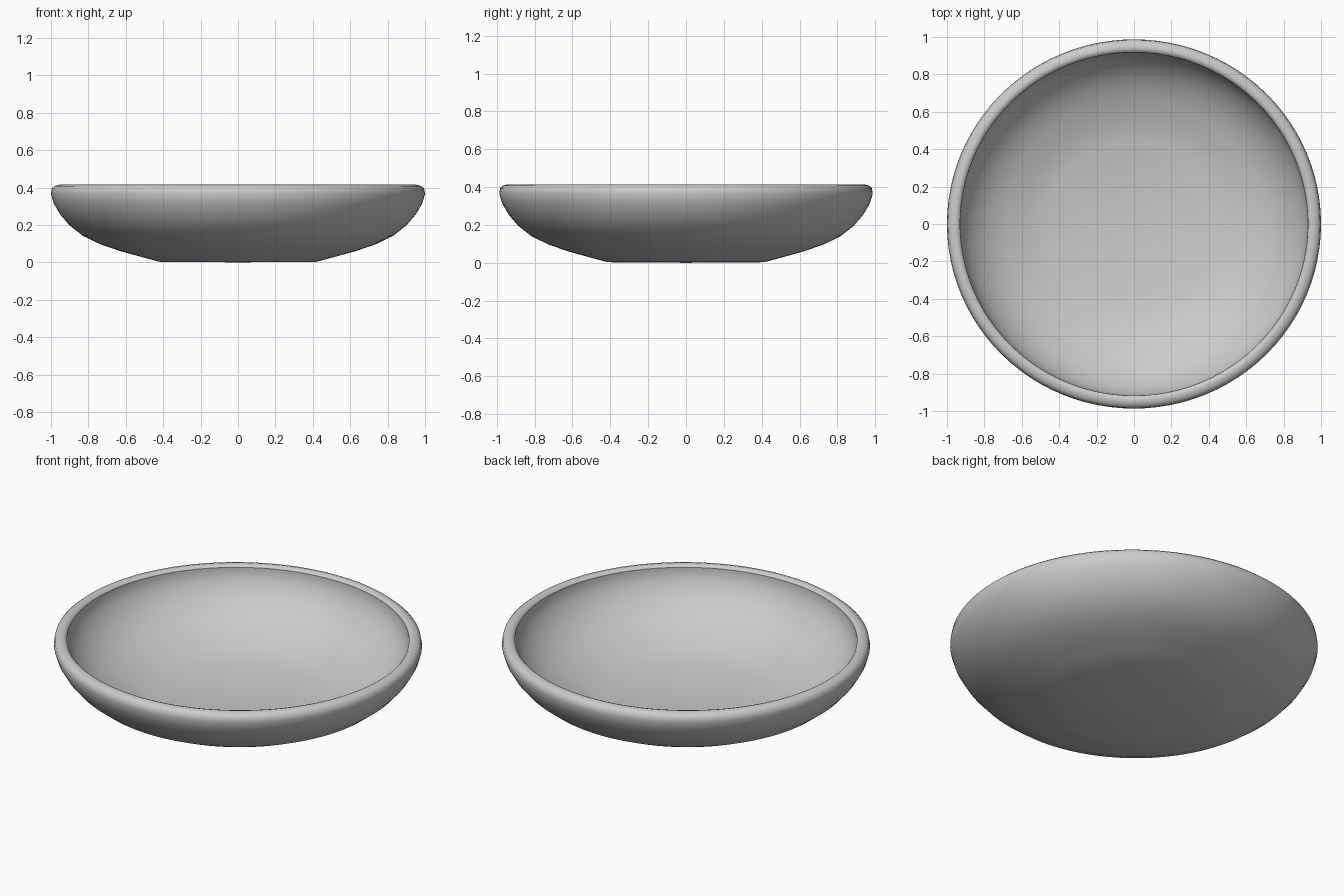
import bpy, bmesh, math

if "Cube" in bpy.data.objects:
    bpy.data.objects.remove(bpy.data.objects["Cube"])

# Bowl cross-section (radius, height): underside, rim, then inside
profile = [(0, 0), (0.42, 0.003), (0.52, 0.03), (0.63, 0.06), (0.74, 0.098),
           (0.83, 0.142), (0.90, 0.197), (0.95, 0.255), (0.985, 0.315),
           (1.0, 0.365), (0.995, 0.395), (0.98, 0.408), (0.955, 0.415),
           (0.94, 0.411), (0.93, 0.40), (0.93, 0.375), (0.915, 0.325),
           (0.885, 0.275), (0.835, 0.217), (0.77, 0.167), (0.69, 0.125),
           (0.58, 0.085), (0.46, 0.048), (0, 0.045)]
SIDES = 96

# Spin the profile into a closed shell
bm = bmesh.new()
verts = [bm.verts.new((r, 0, z)) for r, z in profile]
edges = [bm.edges.new(pair) for pair in zip(verts, verts[1:])]
bmesh.ops.spin(bm, geom=verts + edges, cent=(0, 0, 0), axis=(0, 0, 1),
               angle=math.tau, steps=SIDES, use_duplicate=False)
bmesh.ops.remove_doubles(bm, verts=bm.verts, dist=1e-4)
bmesh.ops.scale(bm, verts=bm.verts, vec=(1, 0.987, 1))
bmesh.ops.recalc_face_normals(bm, faces=bm.faces)

# Bowl object with smooth shading
mesh = bpy.data.meshes.new("bowl")
bm.to_mesh(mesh)
bm.free()
bowl = bpy.data.objects.new("bowl", mesh)
bpy.context.collection.objects.link(bowl)
bpy.context.view_layer.objects.active = bowl
bowl.select_set(True)
bpy.ops.object.shade_smooth_by_angle(angle=math.radians(40))
